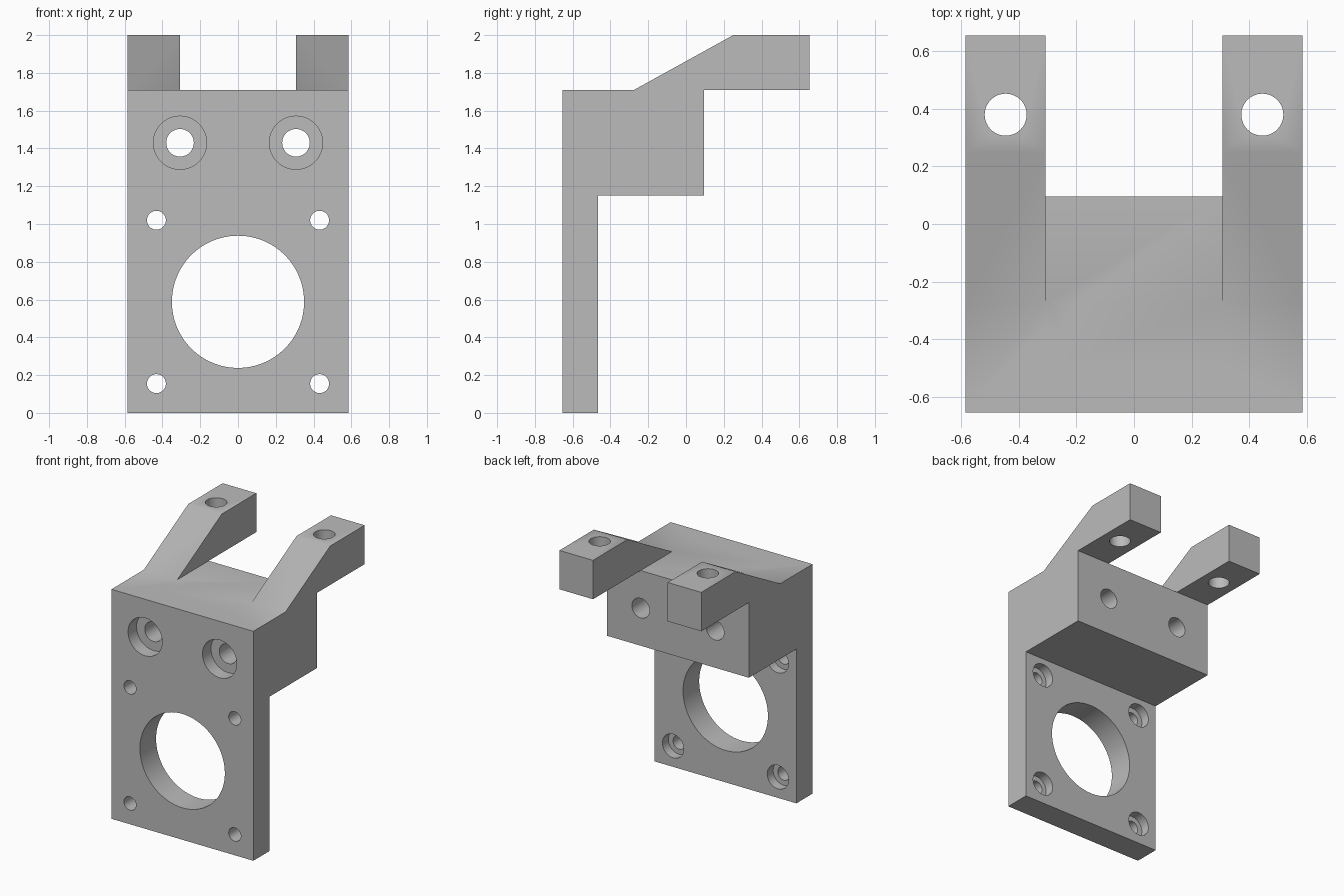
import bpy
import bmesh
from math import radians
from mathutils import Matrix

cube = bpy.data.objects.get("Cube")
if cube:
    bpy.data.objects.remove(cube, do_unlink=True)

HALF_W = 0.585
FRONT, PLATE_BACK, BLOCK_BACK, ARM_BACK = -0.655, -0.465, 0.095, 0.655
SHELF, TOP = 1.71, 2.0

grey = bpy.data.materials.new("plain grey")
grey.use_nodes = True
colour = (0.5, 0.5, 0.5, 1)
grey.diffuse_color = colour
grey.node_tree.nodes["Principled BSDF"].inputs["Base Color"].default_value = colour


def make_object(name, bm):
    bmesh.ops.recalc_face_normals(bm, faces=bm.faces)
    mesh = bpy.data.meshes.new(name)
    bm.to_mesh(mesh)
    bm.free()
    mesh.materials.append(grey)
    obj = bpy.data.objects.new(name, mesh)
    bpy.context.collection.objects.link(obj)
    return obj


def extrude_profile(name, profile, x0, x1):
    """Extrude a (y, z) outline from x0 to x1."""
    bm = bmesh.new()
    face = bm.faces.new([bm.verts.new((x0, y, z)) for y, z in profile])
    out = bmesh.ops.extrude_face_region(bm, geom=[face])
    verts = [v for v in out["geom"] if isinstance(v, bmesh.types.BMVert)]
    bmesh.ops.translate(bm, verts=verts, vec=(x1 - x0, 0, 0))
    return make_object(name, bm)


def cut(target, cutter):
    cutter.hide_render = True
    cutter.hide_set(True)
    mod = target.modifiers.new(cutter.name, 'BOOLEAN')
    mod.operation, mod.solver, mod.object = 'DIFFERENCE', 'EXACT', cutter


def drill(target, name, centre, radius, start, end, axis='Y', sides=48):
    """Cut a round hole along an axis between two positions."""
    mid, depth = (start + end) / 2, end - start
    if axis == 'Y':
        place = Matrix.Translation((centre[0], mid, centre[1])) @ Matrix.Rotation(radians(90), 4, 'X')
    else:
        place = Matrix.Translation((centre[0], centre[1], mid))
    bm = bmesh.new()
    bmesh.ops.create_cone(bm, cap_ends=True, segments=sides, radius1=radius,
                          radius2=radius, depth=depth, matrix=place)
    cut(target, make_object(name, bm))


# Side outline: plate, block and raised arms in one piece
bracket = extrude_profile("bracket", [
    (FRONT, 0), (PLATE_BACK, 0), (PLATE_BACK, 1.15), (BLOCK_BACK, 1.15),
    (BLOCK_BACK, SHELF), (ARM_BACK, SHELF), (ARM_BACK, TOP),
    (0.25, TOP), (-0.275, SHELF), (FRONT, SHELF)], -HALF_W, HALF_W)

# Gap between the two arms
cut(bracket, extrude_profile("arm_gap_cutter", [
    (-0.5, SHELF), (0.8, SHELF), (0.8, 2.2), (-0.5, 2.2)], -0.308, 0.308))

# Large round opening in the plate
drill(bracket, "main_opening_cutter", (0, 0.588), 0.35, -0.8, -0.3, sides=96)

for side, x in (("right", -1), ("left", 1)):
    # Long block bolt holes, counterbored at the front
    drill(bracket, side + "_bolt_hole_cutter", (x * 0.307, 1.43), 0.073, -0.8, 0.3)
    drill(bracket, side + "_bolt_counterbore_cutter", (x * 0.307, 1.43), 0.141, -0.8, FRONT + 0.1)
    # Plate screw holes, counterbored at the back
    for level, z in (("lower", 0.155), ("upper", 1.02)):
        name = side + "_" + level + "_screw_"
        drill(bracket, name + "hole_cutter", (x * 0.432, z), 0.05, -0.8, -0.3)
        drill(bracket, name + "counterbore_cutter", (x * 0.432, z), 0.088, PLATE_BACK - 0.07, -0.3)
    # Vertical hole near the end of each arm
    drill(bracket, side + "_arm_hole_cutter", (x * 0.446, 0.38), 0.073, 1.6, 2.2, axis='Z')

# Apply the cuts and keep the hole walls smooth
bpy.ops.object.select_all(action='DESELECT')
bpy.context.view_layer.objects.active = bracket
bracket.select_set(True)
for mod in list(bracket.modifiers):
    cutter = mod.object
    bpy.ops.object.modifier_apply(modifier=mod.name)
    bpy.data.objects.remove(cutter, do_unlink=True)
bpy.ops.object.shade_smooth_by_angle(angle=radians(30))
